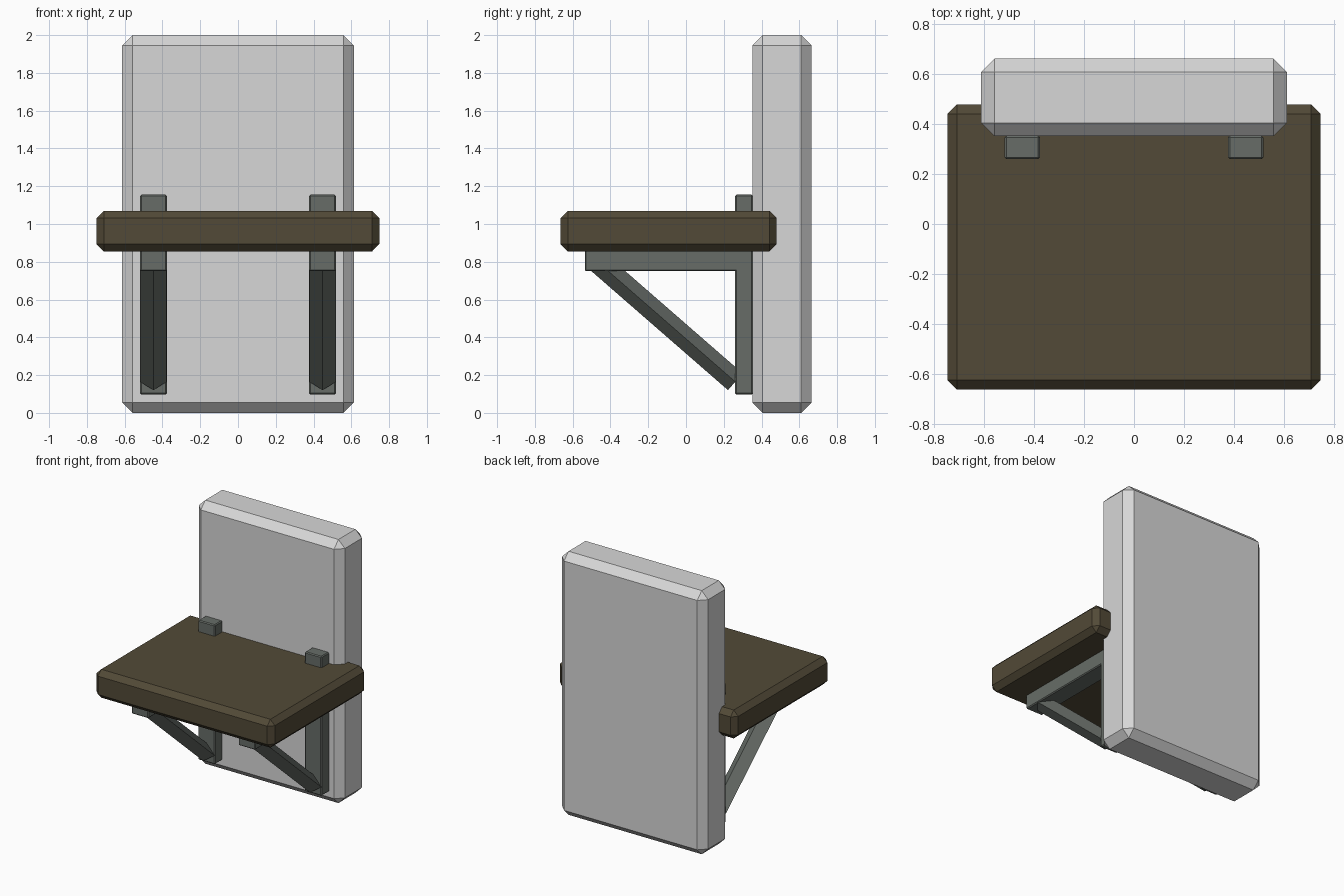
import bpy, bmesh
from mathutils import Vector, Matrix

if "Cube" in bpy.data.objects:
    bpy.data.objects.remove(bpy.data.objects["Cube"])


def material(name, rgb):
    m = bpy.data.materials.new(name)
    m.diffuse_color = (*rgb, 1.0)
    m.use_nodes = True
    m.node_tree.nodes["Principled BSDF"].inputs["Base Color"].default_value = m.diffuse_color
    return m


stone = material("pale grey", (0.68, 0.68, 0.68))
wood = material("dark brown", (0.085, 0.068, 0.038))
metal = material("grey green metal", (0.135, 0.152, 0.137))


def finish(name, bm, mat):
    bmesh.ops.recalc_face_normals(bm, faces=bm.faces[:])
    mesh = bpy.data.meshes.new(name)
    bm.to_mesh(mesh)
    bm.free()
    mesh.materials.append(mat)
    obj = bpy.data.objects.new(name, mesh)
    bpy.context.collection.objects.link(obj)
    return obj


def box(name, lo, hi, chamfer, mat):
    """Chamfered box between two corners."""
    lo, hi = Vector(lo), Vector(hi)
    bm = bmesh.new()
    bmesh.ops.create_cube(bm, size=1)
    bmesh.ops.scale(bm, vec=hi - lo, verts=bm.verts)
    bmesh.ops.translate(bm, vec=(lo + hi) / 2, verts=bm.verts)
    bmesh.ops.bevel(bm, geom=bm.edges[:], offset=chamfer, segments=1,
                    profile=0.5, affect='EDGES')
    return finish(name, bm, mat)


def diamond_bar(name, a, b, half_width, half_depth, mat):
    """Bar with a diamond cross-section running from a to b in a y-z plane."""
    a, b = Vector(a), Vector(b)
    along = (b - a).normalized()
    side = Vector((1, 0, 0))
    up = along.cross(side)
    bm = bmesh.new()
    rings = [[bm.verts.new(p + o) for o in (side * half_width, up * half_depth,
                                            -side * half_width, -up * half_depth)]
             for p in (a, b)]
    for i in range(4):
        j = (i + 1) % 4
        bm.faces.new((rings[0][i], rings[0][j], rings[1][j], rings[1][i]))
    for ring in rings:
        bm.faces.new(ring)
    return finish(name, bm, mat)


# Wall slab and shelf board
box("wall_slab", (-0.613, 0.352, 0), (0.613, 0.664, 2), 0.054, stone)
box("shelf_board", (-0.748, -0.664, 0.855), (0.748, 0.48, 1.07), 0.038, wood)

# Two brackets: upright, arm under the shelf, diagonal brace
for label, x in (("left", -0.448), ("right", 0.448)):
    w = 0.071
    box(label + "_bracket_upright", (x - w, 0.26, 0.097), (x + w, 0.354, 1.155), 0.007, metal)
    box(label + "_bracket_arm", (x - w, -0.536, 0.75), (x + w, 0.35, 0.885), 0.007, metal)
    diamond_bar(label + "_bracket_brace", (x, 0.261, 0.165), (x, -0.468, 0.80),
                0.0705, 0.059, metal)
